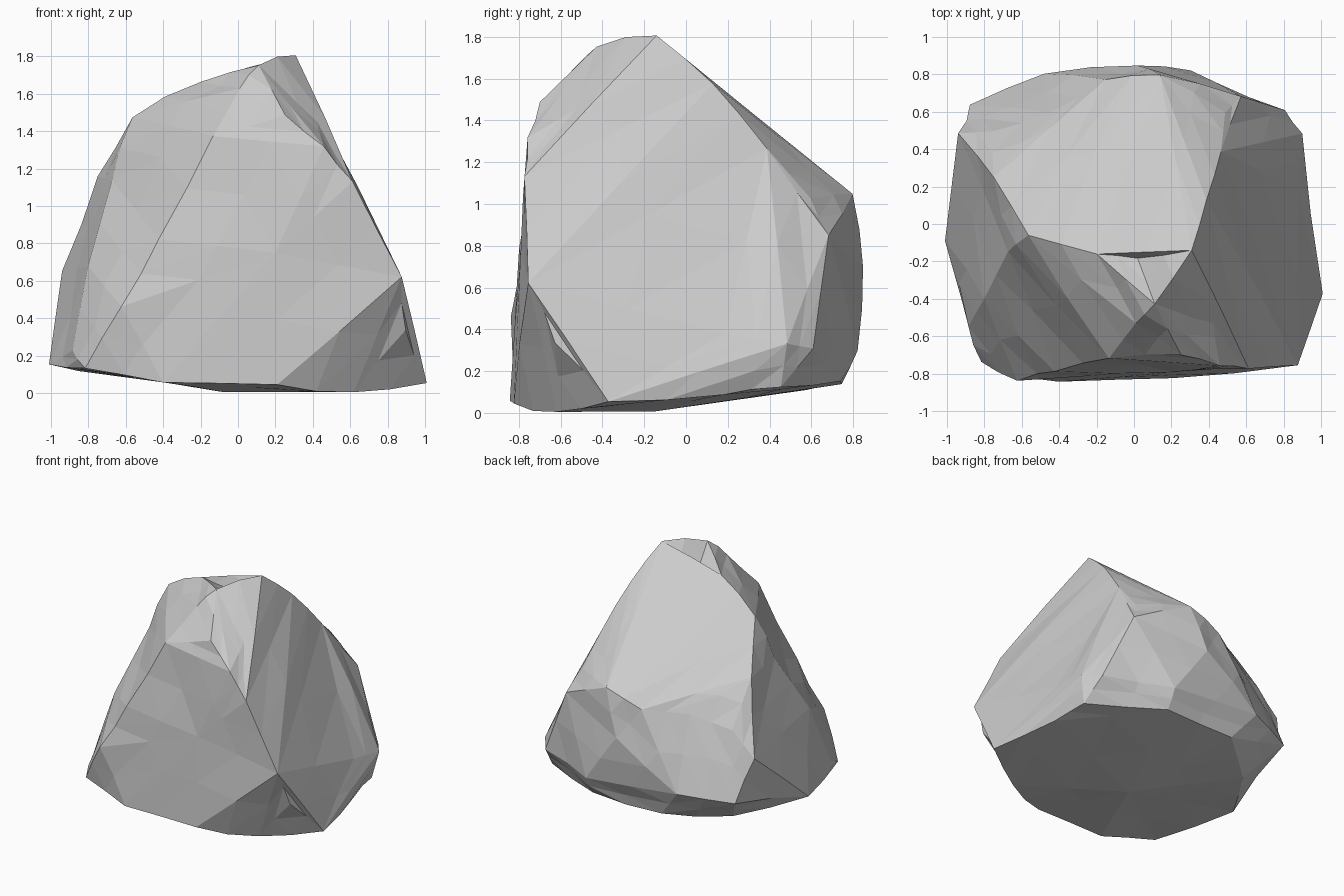
import bpy, bmesh, random
from mathutils import Vector

if "Cube" in bpy.data.objects:
    bpy.data.objects.remove(bpy.data.objects["Cube"])

random.seed(4)

# Crest and the ridges bounding the sloping top facet
crest = [(.31, -.14, 1.81), (.11, -.43, 1.76), (.01, -.53, 1.63), (-.2, -.16, 1.67),
         (-.57, -.06, 1.48), (-.75, .25, 1.16), (-.93, .48, .65), (.02, -.18, 1.64),
         (-.75, .49, .83), (-.45, .6, .92), (-.15, .77, .94), (.14, .8, 1.05),
         (.49, .6, 1.03), (.47, .39, 1.27), (.39, .13, 1.58)]
# Front facet and its corners
front = [(.25, -.69, 1.48), (-.13, -.71, 1.37), (-.42, -.78, .82), (-.62, -.83, .46),
         (-.82, -.74, .13), (.46, -.76, 1.32), (.61, -.77, 1.13), (.87, -.75, .62),
         (.89, -.62, .34), (1, -.37, .06), (.21, -.83, .04), (-.4, -.84, .06),
         (.41, -.45, 1.5), (.2, -.79, .75)]
# Left, back and right flanks
flanks = [(-.89, -.55, .23), (-.8, -.4, .68), (-.68, -.15, 1.14), (-1, -.09, .16),
          (-.87, .63, .34), (-.48, .8, .37), (.02, .85, .7), (.3, .81, .3),
          (.57, .68, .85), (.8, .6, .31), (.89, .48, .33), (.88, .19, .38)]
# Underside
base = [(.62, -.62, 0), (-.08, -.16, .01), (-.69, .4, .1), (-.3, .74, .14),
        (.3, .74, .15), (.85, .45, .13), (.9, .18, .08)]

centre = Vector((0, -.03, .75))
bm = bmesh.new()
real = bm.verts.layers.float_vector.new("real")
for p in crest + front + flanks + base:
    d = Vector(p) - centre
    # inflate toward a sphere so slightly hollow points survive the hull
    v = bm.verts.new(d.normalized() * d.length ** .2)
    v[real] = p
bmesh.ops.convex_hull(bm, input=bm.verts[:])
loose = [v for v in bm.verts if not v.link_faces]
bmesh.ops.delete(bm, geom=loose, context='VERTS')
for v in bm.verts:
    v.co = v[real]

# Flip diagonals that dig a groove across a ridge
for _ in range(4):
    bm.normal_update()
    for e in bm.edges[:]:
        if e.is_valid and len(e.link_faces) == 2 and e.calc_face_angle_signed(0) < -.12:
            bmesh.ops.rotate_edges(bm, edges=[e], use_ccw=False)
            bm.normal_update()

# Chipped surface: split each plane and nudge only the new points
corners = set(bm.verts)
bmesh.ops.subdivide_edges(bm, edges=bm.edges[:], cuts=1, use_grid_fill=True)
bmesh.ops.triangulate(bm, faces=bm.faces[:])
bm.normal_update()
for v in bm.verts:
    if v not in corners:
        v.co += v.normal * random.uniform(-.01, .014)
        v.co.z = max(v.co.z, .005)
bmesh.ops.recalc_face_normals(bm, faces=bm.faces[:])

mesh = bpy.data.meshes.new("rock")
bm.to_mesh(mesh)
bm.free()
rock = bpy.data.objects.new("rock", mesh)
bpy.context.collection.objects.link(rock)
